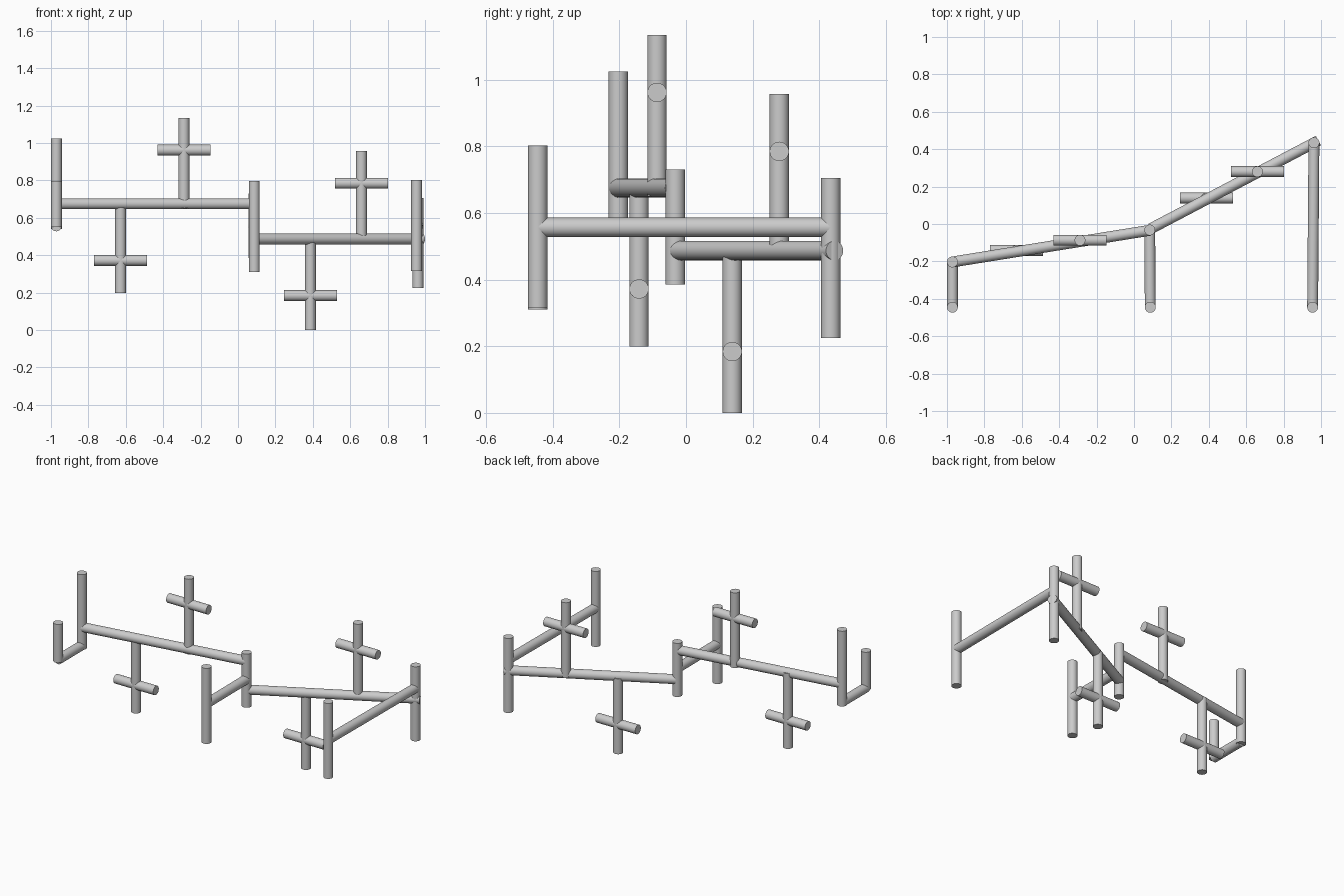
import bpy
from math import radians
from mathutils import Vector

if "Cube" in bpy.data.objects:
    bpy.data.objects.remove(bpy.data.objects["Cube"])

R = 0.029


def rod(name, a, b):
    """Round capped rod from point a to point b."""
    a, b = Vector(a), Vector(b)
    d = b - a
    bpy.ops.mesh.primitive_cylinder_add(vertices=32, radius=R, depth=d.length,
                                        location=(a + b) / 2)
    ob = bpy.context.object
    ob.name = name
    ob.rotation_euler = d.to_track_quat('Z', 'Y').to_euler()
    bpy.ops.object.shade_smooth_by_angle(angle=radians(40))
    return ob


def post(name, x, y, z0, z1):
    return rod(name, (x, y, z0), (x, y, z1))


# Rear posts: left, middle, right
post("left_rear_post", -0.971, -0.203, 0.54, 1.025)
post("middle_rear_post", 0.084, -0.032, 0.385, 0.73)
post("right_rear_post", 0.962, 0.4345, 0.225, 0.705)

# Front posts
post("left_front_post", -0.971, -0.445, 0.55, 0.797)
post("middle_front_post", 0.087, -0.445, 0.31, 0.797)
post("right_front_post", 0.955, -0.445, 0.317, 0.803)

# Connecting arms running front to back
ARM_Z = 0.557
rod("left_arm", (-0.971, -0.445, ARM_Z), (-0.971, -0.203, ARM_Z))
rod("middle_arm", (0.087, -0.445, ARM_Z), (0.084, -0.032, ARM_Z))
rod("right_arm", (0.955, -0.445, ARM_Z), (0.962, 0.4345, ARM_Z))

# Long rails
rod("left_rail", (-0.971, -0.203, 0.675), (0.084, -0.034, 0.675))
rod("right_rail", (0.088, -0.026, 0.487), (0.986, 0.446, 0.487))

# Hanging and standing crosses: x, y, bottom, top, crossbar height
crosses = {
    "left_hanging": (-0.628, -0.141, 0.199, 0.684, 0.372),
    "left_standing": (-0.289, -0.087, 0.65, 1.134, 0.962),
    "right_hanging": (0.387, 0.139, 0.0, 0.486, 0.184),
    "right_standing": (0.66, 0.28, 0.472, 0.957, 0.785),
}
for name, (x, y, z0, z1, zc) in crosses.items():
    post(name + "_stem", x, y, z0, z1)
    rod(name + "_crossbar", (x - 0.142, y, zc), (x + 0.142, y, zc))
